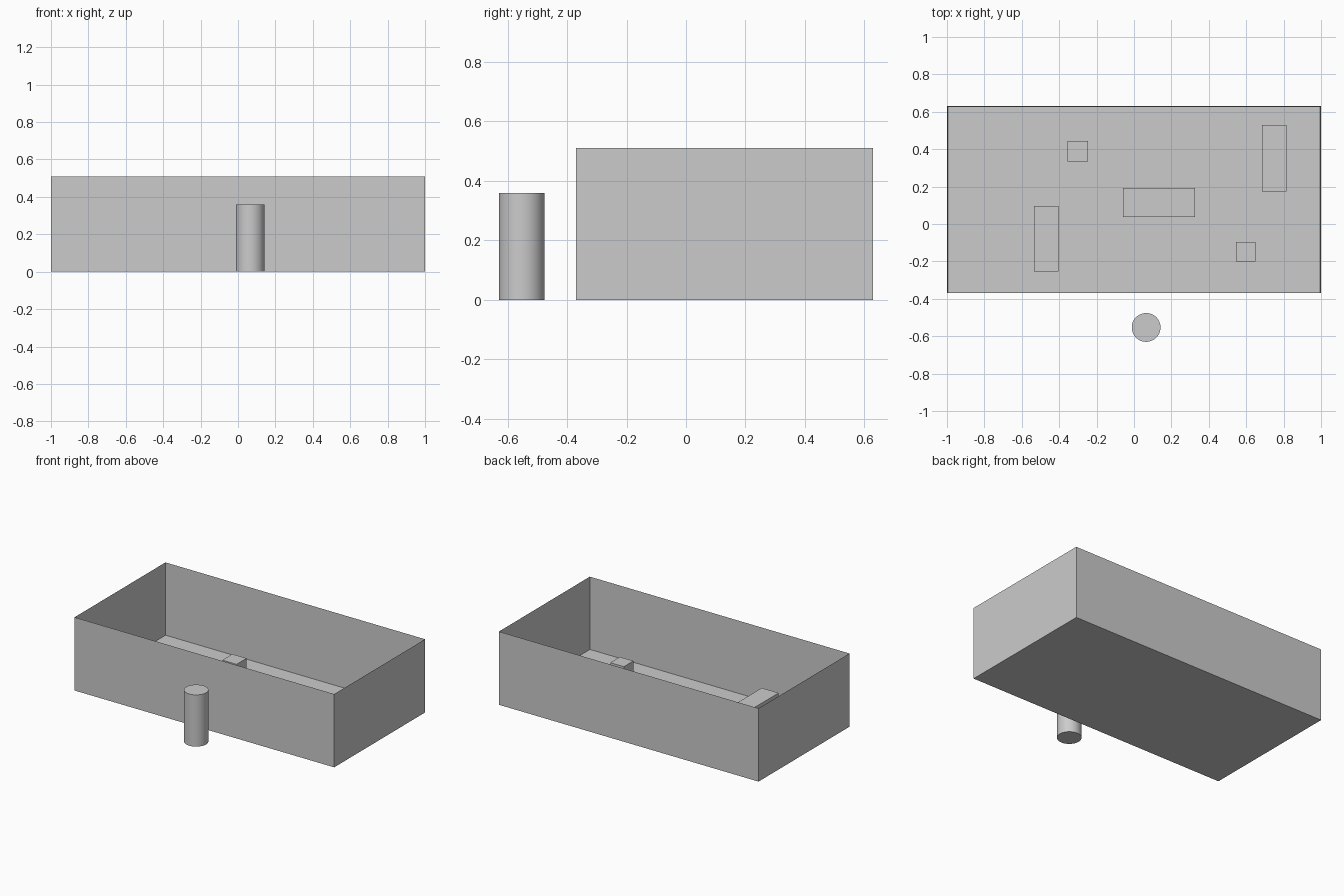
import bpy
import bmesh
import math
from mathutils import Matrix, Vector

if "Cube" in bpy.data.objects:
    bpy.data.objects.remove(bpy.data.objects["Cube"], do_unlink=True)

grey = bpy.data.materials.new("plain grey")
grey.use_nodes = True
grey.diffuse_color = (0.6, 0.6, 0.6, 1)
grey.node_tree.nodes["Principled BSDF"].inputs["Base Color"].default_value = grey.diffuse_color

WALL = 0.006


def add_object(name, bm):
    mesh = bpy.data.meshes.new(name)
    bm.to_mesh(mesh)
    bm.free()
    mesh.materials.append(grey)
    obj = bpy.data.objects.new(name, mesh)
    bpy.context.collection.objects.link(obj)
    return obj


def box_mesh(x0, x1, y0, y1, z0, z1):
    bm = bmesh.new()
    centre = Vector((x0 + x1, y0 + y1, z0 + z1)) / 2
    size = Matrix.Diagonal((x1 - x0, y1 - y0, z1 - z0, 1))
    bmesh.ops.create_cube(bm, size=1, matrix=Matrix.Translation(centre) @ size)
    return bm


# Open arena: inset the top face to form the rim, then push it down to the floor
bm = box_mesh(-1, 1, -0.37, 0.63, 0, 0.51)
top = max(bm.faces, key=lambda f: f.calc_center_median().z)
bmesh.ops.inset_region(bm, faces=[top], thickness=WALL)
for v in top.verts:
    v.co.z = WALL
add_object("open_tray", bm)

# Blocks standing on the floor
blocks = {
    "back_small_block": (-0.355, -0.245, 0.335, 0.445, 0.115),
    "front_small_block": (0.545, 0.65, -0.2, -0.095, 0.11),
    "right_long_block": (-0.535, -0.405, -0.255, 0.095, 0.155),
    "left_long_block": (0.685, 0.815, 0.175, 0.53, 0.155),
    "middle_long_block": (-0.06, 0.325, 0.037, 0.192, 0.155),
}
for name, (x0, x1, y0, y1, height) in blocks.items():
    add_object(name, box_mesh(x0, x1, y0, y1, WALL, height))

# Free-standing post in front
bm = bmesh.new()
bmesh.ops.create_cone(bm, cap_ends=True, segments=48, radius1=0.077, radius2=0.077,
                      depth=0.36, matrix=Matrix.Translation((0.065, -0.553, 0.18)))
post = add_object("round_post", bm)
bpy.ops.object.select_all(action="DESELECT")
post.select_set(True)
bpy.context.view_layer.objects.active = post
bpy.ops.object.shade_smooth_by_angle(angle=math.radians(30))
